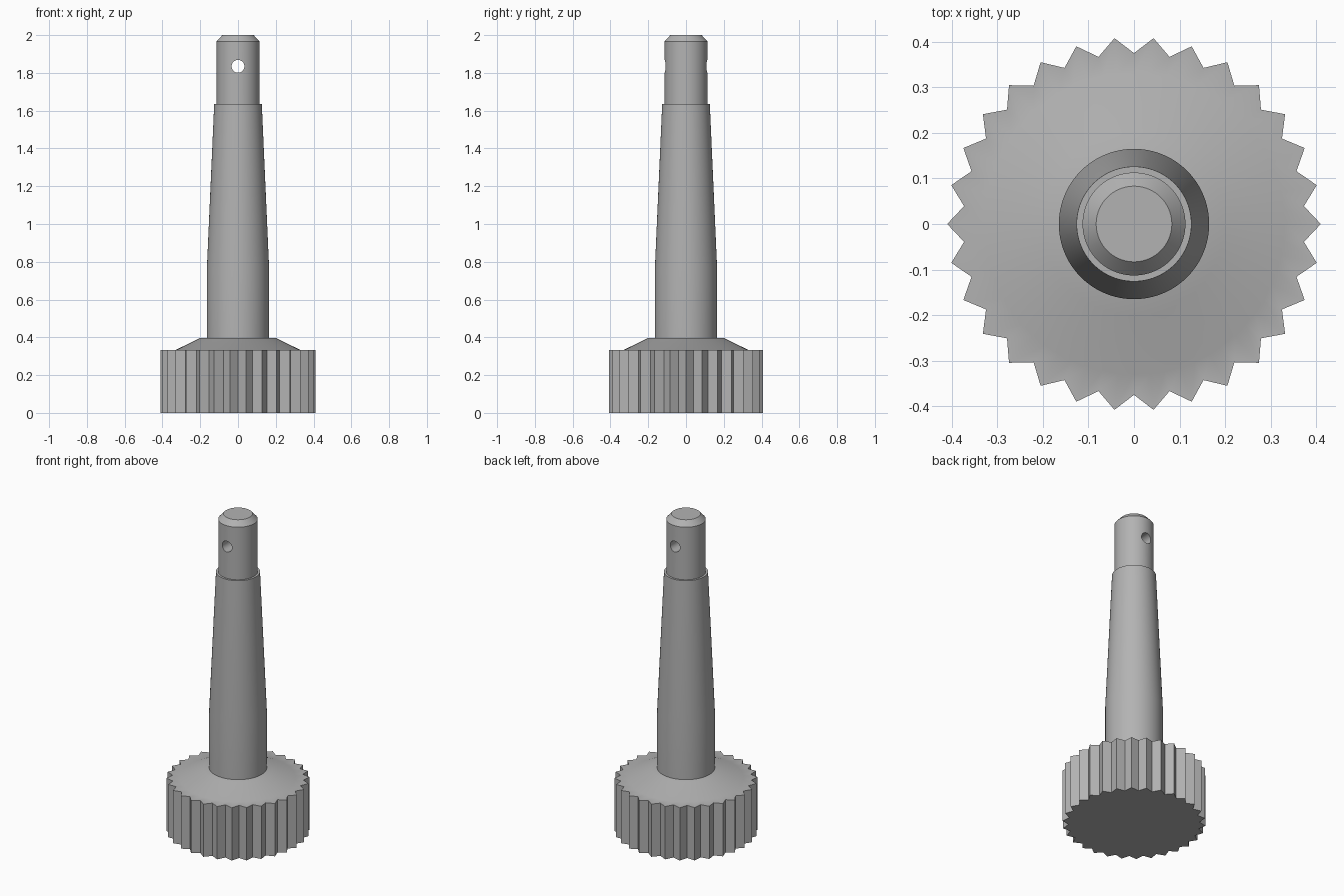
import bpy
import bmesh
from math import sin, cos, tau, radians

cube = bpy.data.objects.get("Cube")
if cube:
    bpy.data.objects.remove(cube, do_unlink=True)

GREY = (0.45, 0.45, 0.45, 1)
steel = bpy.data.materials.new("plain_grey")
steel.use_nodes = True
steel.diffuse_color = GREY
steel.node_tree.nodes["Principled BSDF"].inputs["Base Color"].default_value = GREY

TEETH = 30


def tooth_radius(i):
    """Alternate tip and valley around the grip."""
    return 0.41 if i % 2 == 0 else 0.375


def stack(name, rings, sides):
    """Loft closed rings of (radius or radius rule, height), capped at both ends."""
    bm = bmesh.new()
    loops = []
    for radius, z in rings:
        loop = []
        for i in range(sides):
            r = radius(i) if callable(radius) else radius
            a = tau * i / sides
            loop.append(bm.verts.new((r * cos(a), r * sin(a), z)))
        loops.append(loop)
    for low, high in zip(loops, loops[1:]):
        for i in range(sides):
            j = (i + 1) % sides
            bm.faces.new((low[i], low[j], high[j], high[i]))
    bm.faces.new(loops[0][::-1])
    bm.faces.new(loops[-1])
    mesh = bpy.data.meshes.new(name)
    bm.to_mesh(mesh)
    bm.free()
    mesh.materials.append(steel)
    obj = bpy.data.objects.new(name, mesh)
    bpy.context.collection.objects.link(obj)
    return obj


def activate(obj):
    bpy.ops.object.select_all(action="DESELECT")
    obj.select_set(True)
    bpy.context.view_layer.objects.active = obj


# Toothed grip with a sloped shoulder
grip = stack("toothed_grip", [(tooth_radius, 0), (tooth_radius, 0.333),
                              (0.33, 0.333), (0.2, 0.397)], TEETH * 2)

# Shaft: straight foot, long taper, stepped pin and chamfered tip
shaft = stack("tapered_shaft", [(0.165, 0.38), (0.165, 0.76), (0.126, 1.635),
                                (0.113, 1.635), (0.113, 1.967), (0.083, 2)], 96)

# Cross hole through the pin, front to back
drill = stack("hole_cutter", [(0.034, -0.3), (0.034, 0.3)], 32)
drill.rotation_euler.x = radians(90)
drill.location.z = 1.835
drill.hide_render = True
drill.hide_viewport = False
cut = shaft.modifiers.new("cross_hole", "BOOLEAN")
cut.operation = "DIFFERENCE"
cut.solver = "EXACT"
cut.object = drill
activate(shaft)
bpy.ops.object.modifier_apply(modifier=cut.name)
bpy.data.objects.remove(drill, do_unlink=True)

for part in (grip, shaft):
    activate(part)
    bpy.ops.object.shade_smooth_by_angle(angle=radians(30))
